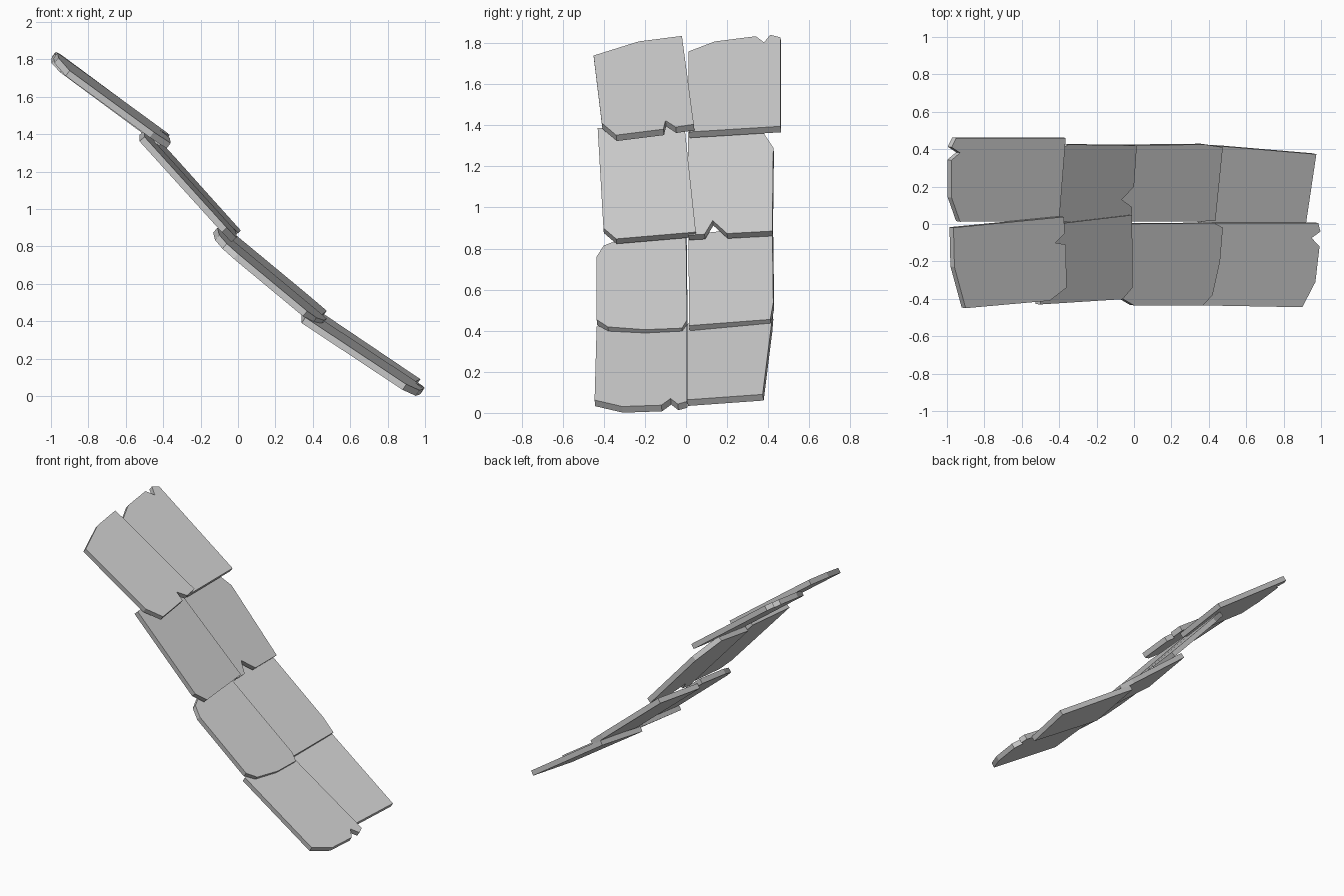
import bpy, bmesh
from mathutils import Vector

THICK = 0.036


def shingle(name, outline, anchor, sx, sy):
    """Flat plate: xy outline laid on the plane through anchor with slopes sx, sy."""
    ax, ay, az = anchor
    n = Vector((-sx, -sy, 1)).normalized() * THICK
    bm = bmesh.new()
    top = [Vector((x, y, az + sx * (x - ax) + sy * (y - ay))) for x, y in outline]
    vt = [bm.verts.new(p) for p in top]
    vb = [bm.verts.new(p - n) for p in top]
    bm.faces.new(vt)
    bm.faces.new(vb[::-1])
    for i in range(len(vt)):
        j = (i + 1) % len(vt)
        bm.faces.new((vt[i], vb[i], vb[j], vt[j]))
    bmesh.ops.recalc_face_normals(bm, faces=bm.faces)
    bmesh.ops.triangulate(bm, faces=[f for f in bm.faces if len(f.verts) > 4])
    me = bpy.data.meshes.new(name)
    bm.to_mesh(me)
    bm.free()
    bpy.context.collection.objects.link(bpy.data.objects.new(name, me))


# top row
shingle("shingle_top_front",
        [(-0.965, -0.02), (-0.96, -0.23), (-0.90, -0.45), (-0.45, -0.41), (-0.36, -0.34),
         (-0.365, -0.11), (-0.42, -0.10), (-0.37, -0.05), (-0.375, 0.038)],
        (-0.965, -0.02, 1.835), -0.74, 0.11)
shingle("shingle_top_back",
        [(-0.93, 0.012), (-0.975, 0.14), (-0.977, 0.34), (-0.93, 0.38), (-0.975, 0.41),
         (-0.95, 0.46), (-0.365, 0.46), (-0.40, 0.015)],
        (-0.365, 0.46, 1.395), -0.74, 0.12)

# second row
shingle("shingle_second_front",
        [(-0.50, -0.01), (-0.50, -0.43), (-0.06, -0.402), (-0.008, -0.34), (-0.01, 0.048)],
        (-0.01, 0.045, 0.88), -1.11, 0.08)
shingle("shingle_second_back",
        [(-0.48, 0.01), (-0.49, 0.33), (-0.35, 0.425), (0.015, 0.42), (0.0, 0.20),
         (-0.065, 0.13), (-0.01, 0.09), (-0.015, 0.012)],
        (0.015, 0.42, 0.885), -1.11, 0.13)

# third row
shingle("shingle_third_front",
        [(-0.11, 0.0), (-0.10, -0.28), (-0.06, -0.40), (0.0, -0.435), (0.37, -0.435),
         (0.42, -0.38), (0.46, -0.20), (0.475, -0.02), (0.43, 0.005)],
        (0.46, -0.02, 0.425), -0.83, 0.11)
shingle("shingle_third_back",
        [(-0.10, 0.012), (-0.07, 0.42), (0.38, 0.425), (0.475, 0.41), (0.435, 0.015)],
        (0.475, 0.41, 0.455), -0.83, 0.16)

# bottom row
shingle("shingle_bottom_front",
        [(0.36, 0.005), (0.36, -0.435), (0.90, -0.445), (0.97, -0.31), (0.992, -0.12),
         (0.95, -0.075), (0.997, -0.04), (0.985, 0.005)],
        (0.99, 0.0, 0.052), -0.66, 0.11)
shingle("shingle_bottom_back",
        [(0.36, 0.005), (0.39, 0.42), (0.48, 0.415), (0.975, 0.373), (0.92, 0.005)],
        (0.975, 0.373, 0.09), -0.66, 0.17)
